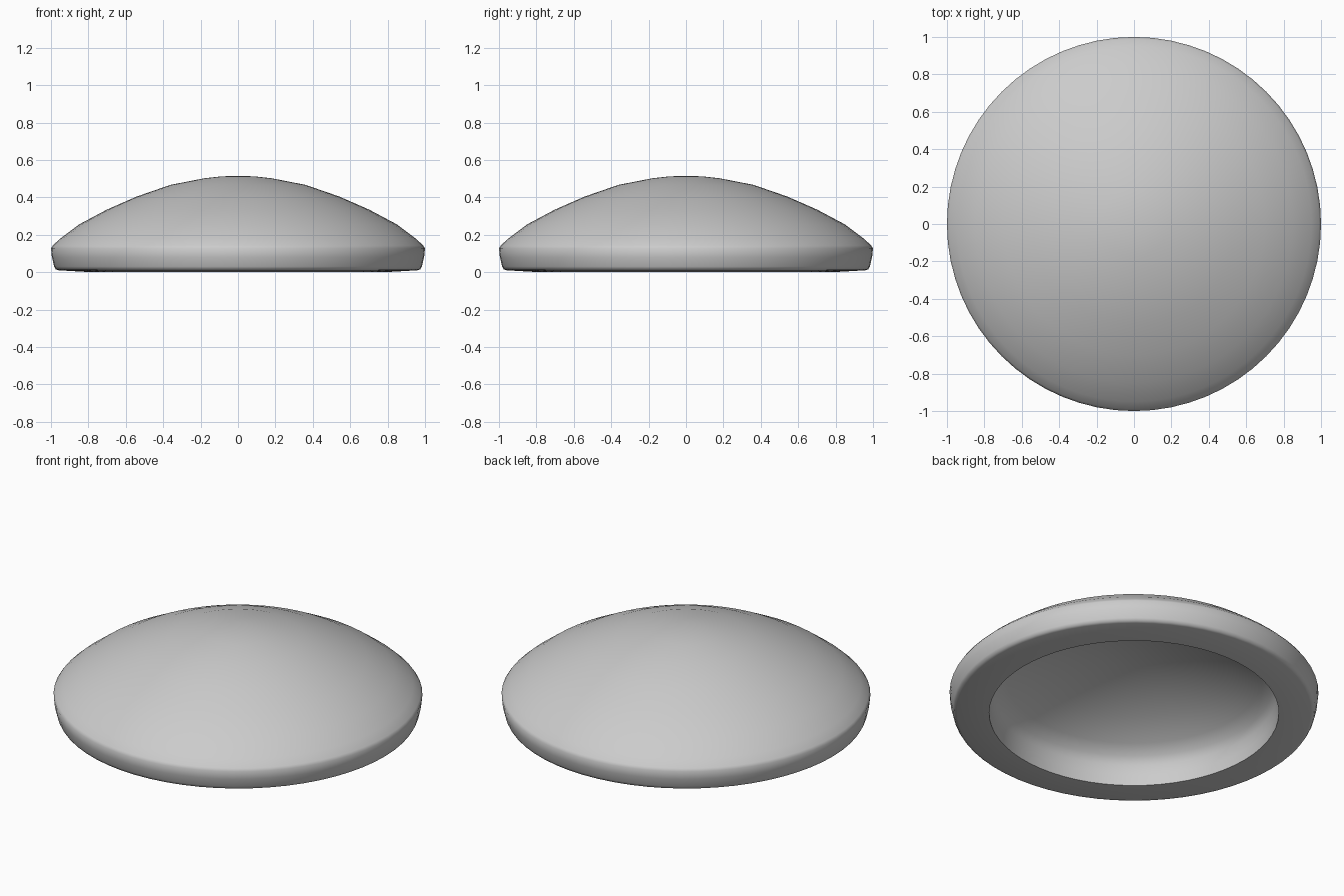
import bpy, bmesh, math

if "Cube" in bpy.data.objects:
    bpy.data.objects.remove(bpy.data.objects["Cube"])

SEGMENTS = 64

# Half section (radius, height): crown, dome, rim band, flat foot ring, hollow
PROFILE = [
    (0.0, 0.515), (0.09, 0.512), (0.18, 0.502), (0.36, 0.467), (0.54, 0.405),
    (0.70, 0.335), (0.85, 0.255), (0.95, 0.18), (0.99, 0.143), (1.0, 0.128),
    (0.995, 0.08), (0.983, 0.03), (0.975, 0.015), (0.96, 0.01), (0.785, 0.0),
    (0.782, 0.06), (0.775, 0.12), (0.75, 0.165), (0.69, 0.21), (0.54, 0.288),
    (0.36, 0.348), (0.18, 0.386), (0.0, 0.40),
]


def lathe(name, profile, segments):
    bm = bmesh.new()
    verts = [bm.verts.new((r, 0, z)) for r, z in profile]
    edges = [bm.edges.new(pair) for pair in zip(verts, verts[1:])]
    bmesh.ops.spin(bm, geom=verts + edges, cent=(0, 0, 0), axis=(0, 0, 1),
                   angle=math.tau, steps=segments, use_duplicate=False)
    bmesh.ops.remove_doubles(bm, verts=bm.verts, dist=0.0001)
    bmesh.ops.recalc_face_normals(bm, faces=bm.faces)
    mesh = bpy.data.meshes.new(name)
    bm.to_mesh(mesh)
    bm.free()
    obj = bpy.data.objects.new(name, mesh)
    bpy.context.collection.objects.link(obj)
    bpy.context.view_layer.objects.active = obj
    obj.select_set(True)
    bpy.ops.object.shade_smooth_by_angle(angle=math.radians(60))
    return obj


# Hollow domed cap
lathe("domed_cap", PROFILE, SEGMENTS)
